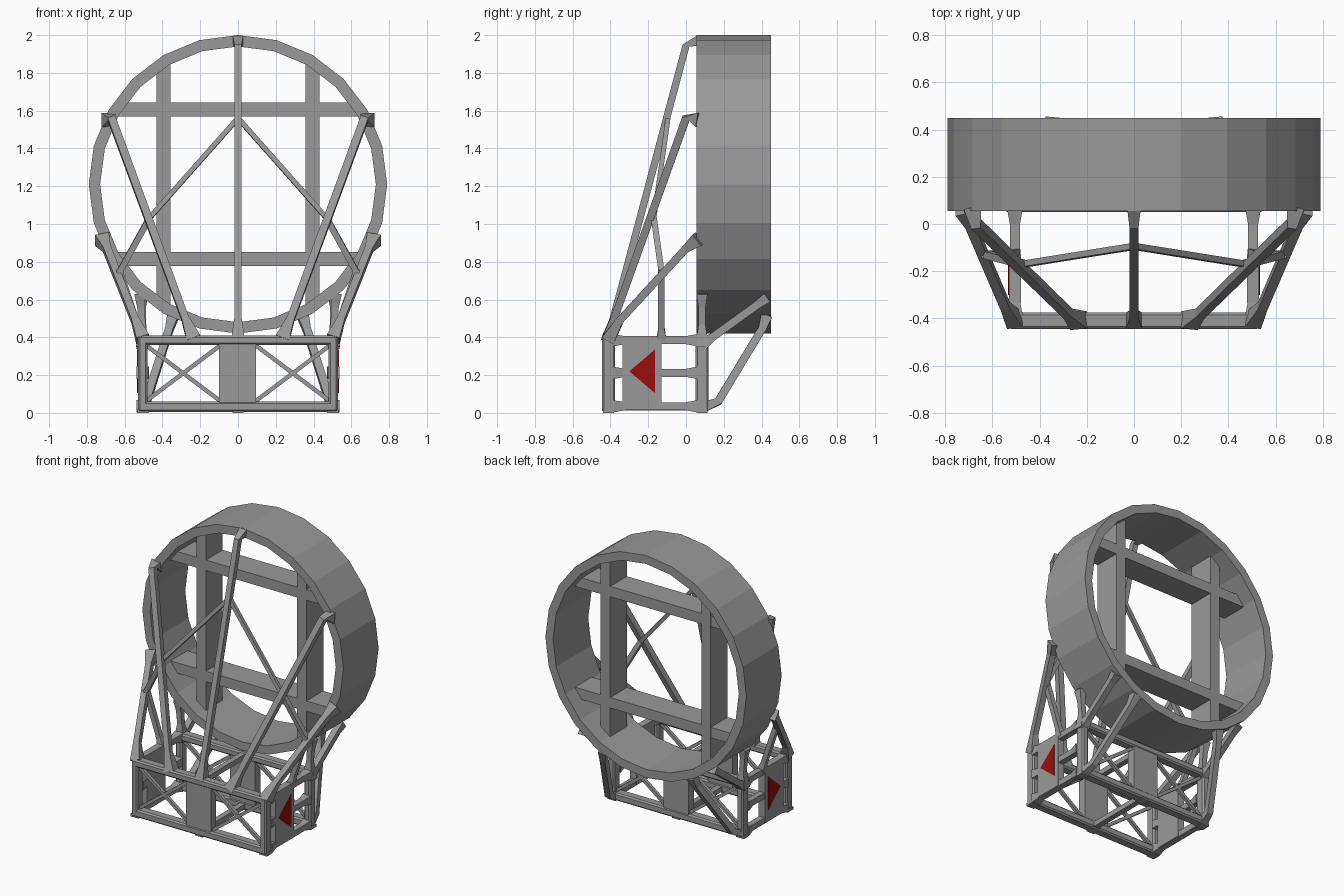
import bpy, bmesh, math
from mathutils import Vector

if "Cube" in bpy.data.objects:
    bpy.data.objects.remove(bpy.data.objects["Cube"])


def material(name, rgb):
    m = bpy.data.materials.new(name)
    m.diffuse_color = (*rgb, 1)
    m.use_nodes = True
    m.node_tree.nodes["Principled BSDF"].inputs["Base Color"].default_value = m.diffuse_color
    return m


GREY = material("steel_grey", (0.32, 0.32, 0.32))
RED = material("sign_red", (0.32, 0.004, 0.004))


def make(name, verts, faces, mat=GREY):
    me = bpy.data.meshes.new(name)
    me.from_pydata([tuple(v) for v in verts], [], faces)
    bm = bmesh.new()
    bm.from_mesh(me)
    bmesh.ops.recalc_face_normals(bm, faces=bm.faces)
    bm.to_mesh(me)
    bm.free()
    me.materials.append(mat)
    ob = bpy.data.objects.new(name, me)
    bpy.context.collection.objects.link(ob)
    return ob


def box(name, x0, x1, y0, y1, z0, z1, bevel=0):
    v = [(x, y, z) for x in (x0, x1) for y in (y0, y1) for z in (z0, z1)]
    f = [(0, 1, 3, 2), (4, 6, 7, 5), (0, 4, 5, 1), (2, 3, 7, 6), (0, 2, 6, 4), (1, 5, 7, 3)]
    ob = make(name, v, f)
    if bevel:
        b = ob.modifiers.new("chamfer", 'BEVEL')
        b.width, b.segments = bevel, 1
    return ob


def strut(name, pts, widths):
    """Square bar through points, with a width at each point."""
    pts = [Vector(p) for p in pts]
    verts, faces = [], []
    for i, (p, w) in enumerate(zip(pts, widths)):
        d = (pts[min(i + 1, len(pts) - 1)] - pts[max(i - 1, 0)]).normalized()
        hint = Vector((0, 1, 0)) if abs(d.x) > 0.8 else Vector((1, 0, 0))
        s = (hint - d * hint.dot(d)).normalized()
        t = d.cross(s)
        for a, b in ((-1, -1), (1, -1), (1, 1), (-1, 1)):
            verts.append(p + (s * a + t * b) * w / 2)
    for i in range(len(pts) - 1):
        for k in range(4):
            j = (k + 1) % 4
            faces.append((4 * i + k, 4 * i + j, 4 * i + 4 + j, 4 * i + 4 + k))
    n = len(verts)
    faces += [(3, 2, 1, 0), (n - 4, n - 3, n - 2, n - 1)]
    return make(name, verts, faces)


def footed(name, a, b, w, foot, share=0.15, tip=None):
    """Strut with a flared foot at a, and optionally at b."""
    a, b = Vector(a), Vector(b)
    pts, ws = [a, a.lerp(b, share), b], [foot, w, w]
    if tip:
        pts.insert(2, a.lerp(b, 1 - share))
        ws[-1:] = [w, tip]
    return strut(name, pts, ws)


# Big 24-sided ring
N, CZ = 24, 1.21
verts, faces = [], []
for i in range(N):
    a = 2 * math.pi * i / N
    for r, y in ((0.79, 0.055), (0.79, 0.45), (0.73, 0.45), (0.73, 0.055)):
        verts.append((r * math.cos(a), y, CZ + r * math.sin(a)))
    j = (i + 1) % N
    for k in range(4):
        m = (k + 1) % 4
        faces.append((4 * i + k, 4 * i + m, 4 * j + m, 4 * j + k))
make("ring", verts, faces)

# Crossed beams inside the ring
for s in (-1, 1):
    c = 0.395 * s
    box("ring_upright", c - 0.037, c + 0.037, 0.15, 0.34, CZ - 0.64, CZ + 0.64)
    box("ring_crossbeam", -0.64, 0.64, 0.151, 0.339, CZ + c - 0.037, CZ + c + 0.037)

# Front and back frames of the base
for tag, y0, y1 in (("front", -0.445, -0.375), ("back", 0.05, 0.12)):
    ym = (y0 + y1) / 2
    box(tag + "_top_rail", -0.53, 0.53, y0, y1, 0.36, 0.41, 0.01)
    box(tag + "_bottom_rail", -0.53, 0.53, y0, y1, 0.005, 0.06, 0.01)
    box(tag + "_centre_panel", -0.1, 0.095, y0 + 0.005, y1 - 0.005, 0.012, 0.405)
    for s in (-1, 1):
        x0, x1 = sorted((0.48 * s, 0.53 * s))
        box(tag + "_post", x0, x1, y0, y1, 0.005, 0.41, 0.01)
        for za, zb in ((0.06, 0.36), (0.36, 0.06)):
            strut(tag + "_brace", [(0.49 * s, ym, za), (0.09 * s, ym, zb)], [0.022] * 2)

# Centre rails joining the two frames
for z in (0.03, 0.385):
    box("centre_rail", -0.02, 0.02, -0.38, 0.055, z - 0.018, z + 0.018)
for x in (-0.505, 0, 0.505):
    for y in (-0.41, 0.085):
        box("foot_pad", x - 0.03, x + 0.03, y - 0.03, y + 0.03, 0, 0.02)

# Central mast from the front rail to the ring top
strut("centre_mast", [(0, -0.41, 0.39), (0, -0.385, 0.50), (0, 0.0, 1.945), (0, 0.065, 1.97)],
      [0.07, 0.038, 0.038, 0.055])

for s in (-1, 1):
    def P(x, y, z):
        return (x * s, y, z)

    # Side rails with flared ends
    for z in (0.385, 0.212, 0.035):
        footed("side_rail", P(0.505, -0.385, z), P(0.505, 0.06, z), 0.042, 0.065, 0.14, 0.065)
    # Side panel with the red arrow sign
    x0, x1 = sorted((0.48 * s, 0.53 * s))
    box("side_panel", x0, x1, -0.335, -0.13, 0.018, 0.408)
    tri = [(-0.30, 0.22), (-0.165, 0.335), (-0.165, 0.105)]
    make("arrow_sign", [P(x, y, z) for x in (0.528, 0.535) for y, z in tri],
         [(0, 1, 2), (3, 4, 5), (0, 1, 4, 3), (1, 2, 5, 4), (2, 0, 3, 5)], RED)

    # Long struts to the upper ring
    strut("upper_strut", [P(0.235, -0.41, 0.39), P(0.28, -0.38, 0.50), P(0.67, -0.0, 1.56), P(0.685, 0.065, 1.55)],
          [0.075, 0.04, 0.042, 0.075])
    # Short struts to the lower ring
    strut("lower_strut", [P(0.505, -0.41, 0.39), P(0.545, -0.35, 0.49), P(0.695, 0.0, 0.87), P(0.72, 0.065, 0.92)],
          [0.07, 0.04, 0.042, 0.075])
    # Bracing between the struts
    strut("mast_brace", [P(0, -0.095, 1.56), P(0.47, -0.17, 1.03)], [0.026] * 2)
    strut("strut_brace", [P(0.47, -0.17, 1.03), P(0.625, -0.13, 0.75)], [0.032] * 2)
    footed("side_brace", P(0.505, -0.13, 0.39), P(0.63, -0.13, 0.76), 0.034, 0.05)

    # Back supports under the ring
    strut("back_upright", [P(0.505, 0.085, 0.35), P(0.507, 0.085, 0.47), P(0.515, 0.085, 0.56), P(0.52, 0.085, 0.63)],
          [0.07, 0.036, 0.038, 0.058])
    footed("back_upper_support", P(0.505, 0.09, 0.365), P(0.51, 0.43, 0.61), 0.042, 0.065, 0.16, 0.055)
    strut("back_lower_support", [P(0.50, 0.09, 0.03), P(0.485, 0.17, 0.06), P(0.365, 0.40, 0.44), P(0.345, 0.425, 0.51)],
          [0.055, 0.042, 0.042, 0.06])
